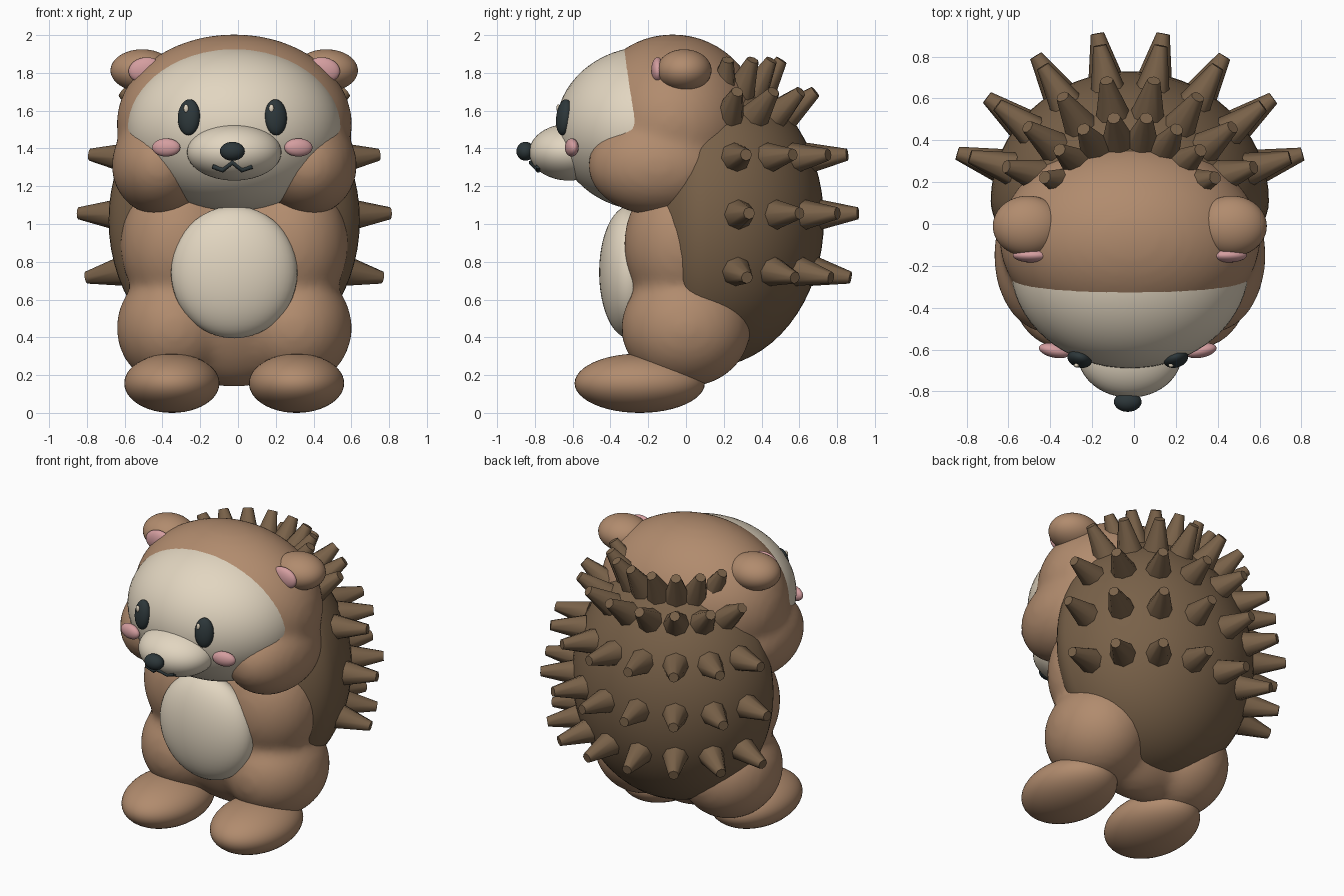
import bpy, bmesh, math
from mathutils import Matrix, Vector, Euler

cube = bpy.data.objects.get("Cube")
if cube:
    bpy.data.objects.remove(cube, do_unlink=True)

CX = -0.02   # mirror axis of the body
FX = -0.03   # mirror axis of the facial features


def material(name, rgb):
    m = bpy.data.materials.new(name)
    m.use_nodes = True
    m.diffuse_color = (*rgb, 1)
    m.node_tree.nodes["Principled BSDF"].inputs["Base Color"].default_value = (*rgb, 1)
    return m


TAN = material("tan fur", (0.44, 0.26, 0.155))
BROWN = material("dark brown spines", (0.19, 0.12, 0.066))
CREAM = material("cream", (0.76, 0.67, 0.53))
PINK = material("pink", (0.66, 0.34, 0.35))
BLACK = material("charcoal", (0.026, 0.038, 0.042))


def add_ball(bm, loc, radii, rot=(0, 0, 0), seg=48):
    mat = Matrix.LocRotScale(Vector(loc), Euler(rot), Vector(radii))
    bmesh.ops.create_uvsphere(bm, u_segments=seg, v_segments=seg // 2, radius=1, matrix=mat)


def finish(name, bm, mat):
    me = bpy.data.meshes.new(name)
    bm.to_mesh(me)
    bm.free()
    for p in me.polygons:
        p.use_smooth = True
    me.materials.append(mat)
    ob = bpy.data.objects.new(name, me)
    bpy.context.collection.objects.link(ob)
    return ob


def ball(name, mat, loc, radii, rot=(0, 0, 0), seg=48):
    bm = bmesh.new()
    add_ball(bm, loc, radii, rot, seg)
    return finish(name, bm, mat)


def pair(name, mat, axis, loc, radii, rot=(0, 0, 0), seg=48):
    """Two mirrored balls; loc and rot are given for the +x side."""
    for side, s in (("left", 1), ("right", -1)):
        ball(f"{side}_{name}", mat, (axis + s * loc[0], loc[1], loc[2]), radii,
             (rot[0], s * rot[1], s * rot[2]), seg)


def blended(name, mat, balls, smoothing):
    """Merge balls (mirrored when off the axis) into one soft skin."""
    bm = bmesh.new()
    for (x, y, z), radii in balls:
        for s in ((1, -1) if x else (1,)):
            add_ball(bm, (CX + s * x, y, z), radii)
    ob = finish(name, bm, mat)
    rm = ob.modifiers.new("skin", "REMESH")
    rm.mode = "VOXEL"
    rm.voxel_size = 0.024
    rm.use_smooth_shade = True
    sm = ob.modifiers.new("soften", "SMOOTH")
    sm.factor = 0.5
    sm.iterations = smoothing


# Body with shoulders and hips
blended("body", TAN, [
    ((0, 0, 0.71), (0.54, 0.325, 0.575)),
    ((0.29, -0.02, 0.89), (0.315, 0.31, 0.38)),
    ((0.315, 0.0, 0.45), (0.31, 0.345, 0.315)),
], 22)
ball("belly", CREAM, (CX, -0.3, 0.745), (0.335, 0.16, 0.35))
pair("foot", TAN, CX, (0.33, -0.245, 0.157), (0.252, 0.345, 0.157))

# Head with cheeks, and the pale face set into it
blended("head", TAN, [
    ((0, -0.07, 1.53), (0.625, 0.47, 0.475)),
    ((0.395, -0.15, 1.31), (0.255, 0.37, 0.265)),
], 14)
ball("face", CREAM, (CX, -0.2, 1.505), (0.57, 0.49, 0.435), seg=64)

# Ears
pair("ear", TAN, CX, (0.487, -0.01, 1.813), (0.168, 0.145, 0.112))
pair("inner_ear", PINK, CX, (0.47, -0.15, 1.815), (0.09, 0.034, 0.067), (0, 0.15, 0))

# Muzzle, nose, eyes and blush
MUZZLE, MR = Vector((CX, -0.62, 1.38)), Vector((0.25, 0.21, 0.15))
ball("muzzle", CREAM, MUZZLE, MR)
ball("nose", BLACK, (FX, -0.85, 1.385), (0.066, 0.048, 0.05), seg=32)
pair("eye", BLACK, FX, (0.23, -0.645, 1.565), (0.06, 0.04, 0.096), (-0.12, 0, 0.3), 32)
for side, x in (("left", 0.177), ("right", -0.275)):
    ball(side + "_eye_glint", CREAM, (x, -0.676, 1.612), (0.013, 0.01, 0.022), seg=16)
pair("blush", PINK, FX, (0.35, -0.605, 1.405), (0.076, 0.034, 0.048), (0, 0, 0.2), 32)

# Mouth line following the muzzle
cu = bpy.data.curves.new("mouth", "CURVE")
cu.dimensions = "3D"
cu.bevel_depth = 0.013
cu.use_fill_caps = True
line = cu.splines.new("POLY")
shape = [(-0.105, 1.305), (-0.05, 1.285), (0, 1.325), (0.05, 1.285), (0.105, 1.305)]
line.points.add(len(shape) - 1)
for pt, (x, z) in zip(line.points, shape):
    depth = math.sqrt(1 - (x / MR.x) ** 2 - ((z - MUZZLE.z) / MR.z) ** 2)
    pt.co = (FX + x, MUZZLE.y - MR.y * depth - 0.004, z, 1)
cu.materials.append(BLACK)
bpy.context.collection.objects.link(bpy.data.objects.new("mouth", cu))

# Back shell: full at the rear, flattened where it meets the body
SHELL, SR, FRONT = Vector((CX, 0.11, 1.02)), Vector((0.665, 0.62, 0.78)), 0.36
shell = ball("back_shell", BROWN, SHELL, SR, seg=64)
for v in shell.data.vertices:
    if v.co.y < SHELL.y:
        v.co.y = SHELL.y + (v.co.y - SHELL.y) * FRONT / SR.y

# Rows of blunt spines: height, upward tilt in degrees
ROWS = [(0.75, -10), (1.05, 2), (1.35, 5), (1.58, 38), (1.705, 57)]
LENGTH, SINK = 0.215, 0.02
bm = bmesh.new()
for z, tilt in ROWS:
    ring = math.sqrt(1 - ((z - SHELL.z) / SR.z) ** 2)
    for i in range(8):
        a = math.radians(16 + i * 21.1)
        base = Vector((SHELL.x + SR.x * ring * math.cos(a),
                       SHELL.y + SR.y * ring * math.sin(a), z))
        t = math.radians(tilt)
        aim = Vector((math.cos(a) * math.cos(t), math.sin(a) * math.cos(t), math.sin(t)))
        rot = aim.to_track_quat("Z", "Y").to_matrix().to_4x4()
        bmesh.ops.create_cone(
            bm, cap_ends=True, segments=8, radius1=0.083, radius2=0.032, depth=LENGTH,
            matrix=Matrix.Translation(base + aim * (LENGTH / 2 - SINK)) @ rot)
spines = finish("spines", bm, BROWN)
spines.data.set_sharp_from_angle(angle=math.radians(50))
